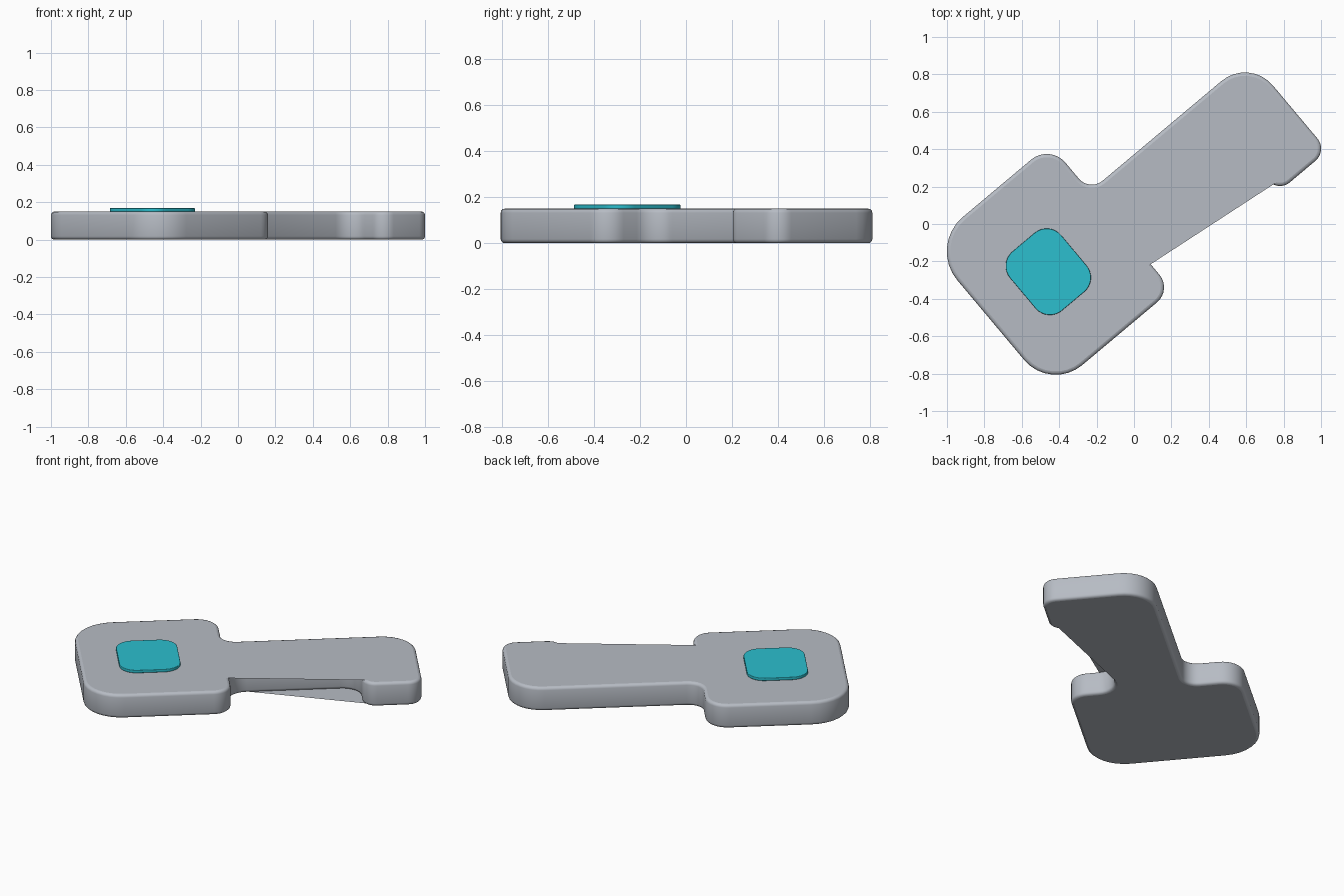
import bpy, bmesh, math
from mathutils import Vector, Matrix

if "Cube" in bpy.data.objects:
    bpy.data.objects.remove(bpy.data.objects["Cube"])

ROT = Matrix.Rotation(math.radians(40), 2)  # the key lies turned on the ground
STEPS = 8                                   # segments per rounded corner


def material(name, rgb):
    m = bpy.data.materials.new(name)
    m.diffuse_color = (*rgb, 1)
    m.use_nodes = True
    m.node_tree.nodes["Principled BSDF"].inputs["Base Color"].default_value = m.diffuse_color
    return m


def outline(corners, inset):
    """Round every right-angled corner (u, v, radius), moved inwards by inset."""
    pts = []
    n = len(corners)
    for i, (u, v, r) in enumerate(corners):
        p = Vector((u, v))
        a = (p - Vector(corners[i - 1][:2])).normalized()
        b = (Vector(corners[(i + 1) % n][:2]) - p).normalized()
        turn = 1 if a.cross(b) > 0 else -1
        centre = p + (b - a) * r
        na, nb = Vector((a.y, -a.x)), Vector((b.y, -b.x))
        for k in range(STEPS + 1):
            t = k / STEPS * math.pi / 2
            normal = na * math.cos(t) + nb * math.sin(t)
            pts.append(ROT @ (centre + normal * (turn * r - inset)))
    return pts


def rounded_plate(name, corners, z0, z1, bevel, mat, skip_top=(), skip_bottom=()):
    """Rounded slab; skipped rim points let a cap bridge straight across a notch."""
    bm = bmesh.new()
    arc = [i * math.pi / 6 for i in range(4)]
    levels = [(bevel * (1 - math.sin(t)), z0 + bevel * (1 - math.cos(t))) for t in arc]
    levels += [(d, z0 + z1 - z) for d, z in reversed(levels)]
    rings = [[bm.verts.new((p.x, p.y, z)) for p in outline(corners, d)] for d, z in levels]
    n = len(rings[0])
    for lo, hi in zip(rings, rings[1:]):
        for i in range(n):
            j = (i + 1) % n
            bm.faces.new((lo[i], lo[j], hi[j], hi[i])).smooth = True
    bm.faces.new([v for i, v in enumerate(rings[-1]) if i not in skip_top])
    bm.faces.new([v for i, v in enumerate(rings[0]) if i not in skip_bottom][::-1])
    me = bpy.data.meshes.new(name)
    bm.to_mesh(me)
    bm.free()
    me.materials.append(mat)
    ob = bpy.data.objects.new(name, me)
    bpy.context.collection.objects.link(ob)
    return ob


grey = material("light_grey", (0.47, 0.50, 0.55))
teal = material("teal", (0.025, 0.52, 0.62))

# Key body: wide head, stem and one tooth at the tip
body = [(-0.917, -0.40, 0.22), (-0.07, -0.40, 0.105),
        (-0.07, -0.11, 0.11), (0.70, -0.11, 0.11),
        (0.70, -0.365, 0.08), (1.045, -0.365, 0.085),
        (1.045, 0.285, 0.195), (-0.07, 0.285, 0.09),
        (-0.07, 0.617, 0.13), (-0.917, 0.617, 0.24)]
C = STEPS + 1
# Top skin spans the whole notch, bottom skin only a triangle of it
rounded_plate("key_body", body, 0, 0.15, 0.018, grey,
              skip_top=range(2 * C + 1, 4 * C + 3),
              skip_bottom=range(3 * C, 4 * C + 3))

# Coloured badge on the head
badge = [(-0.693, -0.107, 0.1), (-0.337, -0.107, 0.1),
         (-0.337, 0.305, 0.1), (-0.693, 0.305, 0.1)]
rounded_plate("head_badge", badge, 0.15, 0.168, 0.003, teal)
